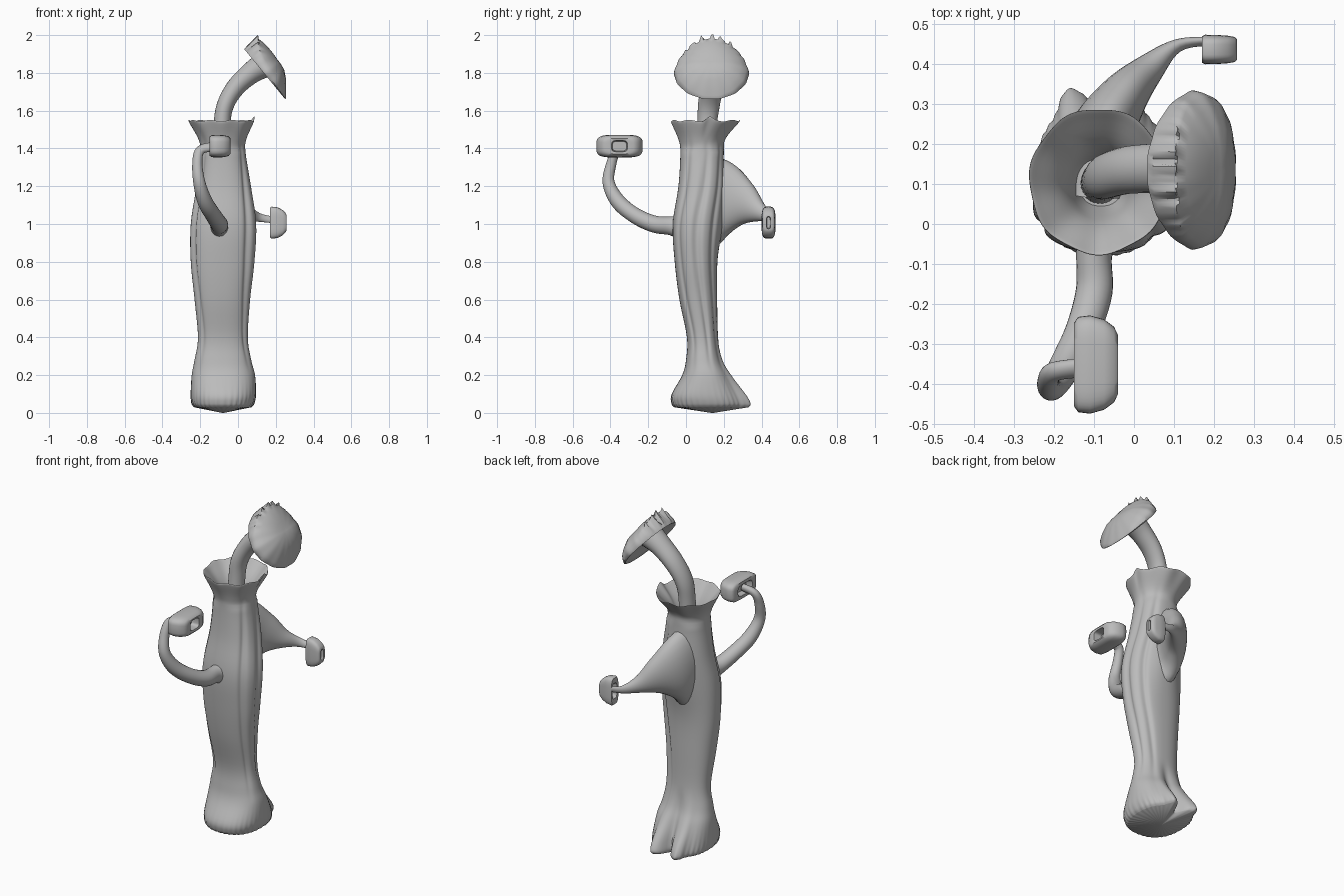
import bpy, bmesh, math
from mathutils import Vector

default = bpy.data.objects.get("Cube")
if default:
    bpy.data.objects.remove(default, do_unlink=True)

grey = bpy.data.materials.new("plain grey")
grey.use_nodes = True
grey.diffuse_color = (0.5, 0.5, 0.5, 1)
grey.node_tree.nodes["Principled BSDF"].inputs["Base Color"].default_value = (0.5, 0.5, 0.5, 1)


def smooth_path(keys, steps):
    """Catmull-Rom interpolation through tuples of any length."""
    keys = [Vector(k) for k in keys]
    out = []
    for i in range(len(keys) - 1):
        p0, p1 = keys[max(i - 1, 0)], keys[i]
        p2, p3 = keys[i + 1], keys[min(i + 2, len(keys) - 1)]
        for s in range(steps):
            t = s / steps
            out.append(p1 + (p2 - p0) * (t / 2)
                       + (p0 * 2 - p1 * 5 + p2 * 4 - p3) * (t * t / 2)
                       + (p1 * 3 - p0 - p2 * 3 + p3) * (t ** 3 / 2))
    return out + [keys[-1]]


def loft(name, rings, sharp=40):
    """Skin a list of equal-sized rings and close both ends."""
    bm = bmesh.new()
    loops = [[bm.verts.new(p) for p in ring] for ring in rings]
    count = len(loops[0])
    for a, b in zip(loops, loops[1:]):
        for i in range(count):
            j = (i + 1) % count
            bm.faces.new((a[i], a[j], b[j], b[i]))
    for end in (loops[0], loops[-1]):
        tip = bm.verts.new(sum((v.co for v in end), Vector()) / count)
        for i in range(count):
            bm.faces.new((end[i], end[(i + 1) % count], tip))
    bmesh.ops.recalc_face_normals(bm, faces=bm.faces)
    mesh = bpy.data.meshes.new(name)
    bm.to_mesh(mesh)
    bm.free()
    obj = bpy.data.objects.new(name, mesh)
    bpy.context.collection.objects.link(obj)
    mesh.materials.append(grey)
    bpy.ops.object.select_all(action="DESELECT")
    obj.select_set(True)
    bpy.context.view_layer.objects.active = obj
    bpy.ops.object.shade_smooth_by_angle(angle=math.radians(sharp))


def angles(count):
    return [math.tau * i / count for i in range(count)]


def power(value, p):
    return math.copysign(abs(value) ** p, value)


def bump(a, centre, width):
    d = (a - centre + math.pi) % math.tau - math.pi
    return math.exp(-(d / width) ** 2)


def tube(name, keys, ref, count=24):
    """Tapered limb; keys hold x, y, z, width radius, height radius."""
    path = smooth_path(keys, 6)
    rings, normal = [], Vector(ref)
    for i, p in enumerate(path):
        ahead, behind = path[min(i + 1, len(path) - 1)], path[max(i - 1, 0)]
        along = (Vector(ahead[:3]) - Vector(behind[:3])).normalized()
        normal = (normal - along * normal.dot(along)).normalized()
        side = along.cross(normal)
        rings.append([Vector(p[:3]) + side * (p[3] * math.cos(a)) + normal * (p[4] * math.sin(a))
                      for a in angles(count)])
    loft(name, rings)


def pad(name, centre_y, centre_z, half_y, half_z, sections, square):
    """Rounded hand pad built along x, with a socket in its outer face."""
    rings = [[Vector((x, centre_y + half_y * sy * power(math.cos(a), square),
                      centre_z + half_z * sz * power(math.sin(a), square))) for a in angles(40)]
             for x, sy, sz in sections]
    loft(name, rings, 50)


# Body: z, then the x range and y range, ending inside the funnel
body_keys = [
    (0.03, -0.23, 0.07, -0.06, 0.3), (0.05, -0.245, 0.085, -0.075, 0.31),
    (0.1, -0.25, 0.095, -0.075, 0.29), (0.2, -0.245, 0.09, -0.02, 0.23),
    (0.28, -0.23, 0.07, 0, 0.19), (0.4, -0.212, 0.052, 0.005, 0.17),
    (0.6, -0.23, 0.065, -0.035, 0.165), (0.8, -0.25, 0.09, -0.06, 0.165),
    (1.0, -0.25, 0.1, -0.07, 0.18), (1.2, -0.22, 0.07, -0.04, 0.2),
    (1.38, -0.2, 0.04, -0.03, 0.2), (1.45, -0.21, 0.045, -0.04, 0.21),
    (1.54, -0.26, 0.085, -0.075, 0.285), (1.53, -0.245, 0.07, -0.06, 0.27),
    (1.44, -0.175, 0.01, 0, 0.19), (1.3, -0.135, -0.03, 0.045, 0.15)]
rings = []
for z, x0, x1, y0, y1 in smooth_path(body_keys, 5):
    inside = len(rings) > 60
    foot = 0 if inside else max(0, 1 - z / 0.38)
    fold = 0 if inside else min(1, max(0, z - 0.2) * 4) * min(1, max(0, 1.5 - z) * 4)
    flare = max(0, z - 1.42) / 0.12
    ring = []
    for a in angles(144):
        r = 1 + foot * (0.25 * (bump(a, 1.25, 0.2) + bump(a, 1.95, 0.22)) - 0.4 * bump(a, 1.57, 0.13))
        r += foot ** 6 * 0.025 * math.cos(36 * a)
        r += fold * 0.14 * bump(a, 1.57, 0.45) * math.exp(-((z - 1.02) / 0.14) ** 2)
        for groove in (0.15, 0.9, 3.7, 5.6):
            r -= fold * 0.08 * bump(a, groove + 0.12 * math.sin(z * 5), 0.14)
        r += 0.015 * math.sin(7 * a) * flare
        p = 0.86 if z < 1.4 else 1
        ring.append(Vector(((x0 + x1) / 2 + (x1 - x0) / 2 * r * power(math.cos(a), p),
                            (y0 + y1) / 2 + (y1 - y0) / 2 * r * power(math.sin(a), p),
                            z + flare * (0.004 * math.sin(9 * a) + 0.018 * bump(a, 0.1, 0.12)))))
    rings.append(ring)
sole = [Vector((-0.08, 0.14, 0)) + (p - Vector((-0.08, 0.14, 0.03))) * 0.03 for p in rings[0]]
loft("body", [sole] + rings, 55)

# Bent neck rising from the funnel
tube("neck", [(-0.085, 0.1, 1.28, 0.05, 0.05), (-0.085, 0.11, 1.5, 0.05, 0.045),
              (-0.07, 0.12, 1.62, 0.057, 0.045), (-0.015, 0.135, 1.72, 0.06, 0.05),
              (0.07, 0.14, 1.8, 0.064, 0.058), (0.15, 0.14, 1.85, 0.078, 0.073)], (1, 0, 0))

# Tilted mushroom head: thick ragged upper edge, thin lower lip
axis = Vector((0.77, 0, 0.63)).normalized()
upward = Vector((-axis.z, 0, axis.x))
head_centre = Vector((0.14, 0.135, 1.795))
rings = []
for r, height, lift, tooth in ((0.3, 0.015, 0, 0), (0.7, 0.012, 0, 0), (0.97, 0, 0, 0),
                               (1, 0.008, 0.015, 0), (0.98, 0.028, 0.065, 0.012),
                               (0.93, 0.045, 0.048, 0), (0.78, 0.068, 0.032, 0),
                               (0.55, 0.09, 0.014, 0), (0.3, 0.1, 0.004, 0), (0.08, 0.101, 0, 0)):
    ring = []
    for a in angles(120):
        up, down = max(0, math.sin(a)) ** 2, max(0, -math.sin(a)) ** 2
        pleat = 1 + 0.008 * math.cos(14 * a) * (r > 0.5)
        narrow = 1 - 0.1 * max(0, math.sin(a))
        teeth = up * tooth * (math.sin(21 * a) + 0.6 * math.sin(34 * a))
        thickness = height * (1 - 0.75 * down * r ** 2) + lift * up
        ring.append(head_centre + axis * (thickness + teeth)
                    + Vector((0, 1, 0)) * (0.198 * r * pleat * narrow * math.cos(a))
                    + upward * ((0.175 * r * pleat + teeth) * math.sin(a)))
    rings.append(ring)
loft("head", rings, 50)

# Front arm, curling up to its pad
tube("front_arm", [(-0.09, 0, 0.98, 0.06, 0.075), (-0.1, -0.08, 0.99, 0.045, 0.05),
                   (-0.1, -0.17, 1.0, 0.046, 0.045), (-0.13, -0.27, 1.045, 0.043, 0.042),
                   (-0.175, -0.36, 1.12, 0.04, 0.04), (-0.205, -0.41, 1.22, 0.032, 0.032),
                   (-0.215, -0.395, 1.32, 0.027, 0.027), (-0.2, -0.37, 1.39, 0.026, 0.022),
                   (-0.13, -0.36, 1.41, 0.028, 0.02)], (0, 0, 1))
pad("front_pad", -0.352, 1.412, 0.123, 0.06,
    [(-0.12, 0.4, 0.4), (-0.15, 0.55, 0.55), (-0.15, 0.85, 0.85), (-0.14, 0.97, 0.97),
     (-0.11, 1, 1), (-0.075, 0.92, 0.97), (-0.05, 0.77, 0.87), (-0.04, 0.6, 0.68),
     (-0.043, 0.34, 0.5), (-0.09, 0.3, 0.42)], 0.5)

# Back arm, a tall web narrowing to a thin wrist
tube("back_arm", [(-0.1, 0.08, 1.12, 0.09, 0.27), (-0.085, 0.21, 1.125, 0.085, 0.21),
                  (-0.035, 0.305, 1.105, 0.065, 0.125), (0.035, 0.385, 1.065, 0.04, 0.055),
                  (0.11, 0.447, 1.035, 0.016, 0.024), (0.2, 0.458, 1.02, 0.01, 0.018)], (0, 0, 1))
pad("back_pad", 0.437, 1.007, 0.037, 0.085,
    [(0.2, 0.5, 0.4), (0.172, 0.6, 0.55), (0.17, 0.9, 0.93), (0.178, 1, 1), (0.21, 0.98, 0.95),
     (0.235, 0.93, 0.8), (0.252, 0.85, 0.6), (0.258, 0.7, 0.45), (0.258, 0.3, 0.38),
     (0.225, 0.25, 0.34)], 0.55)
